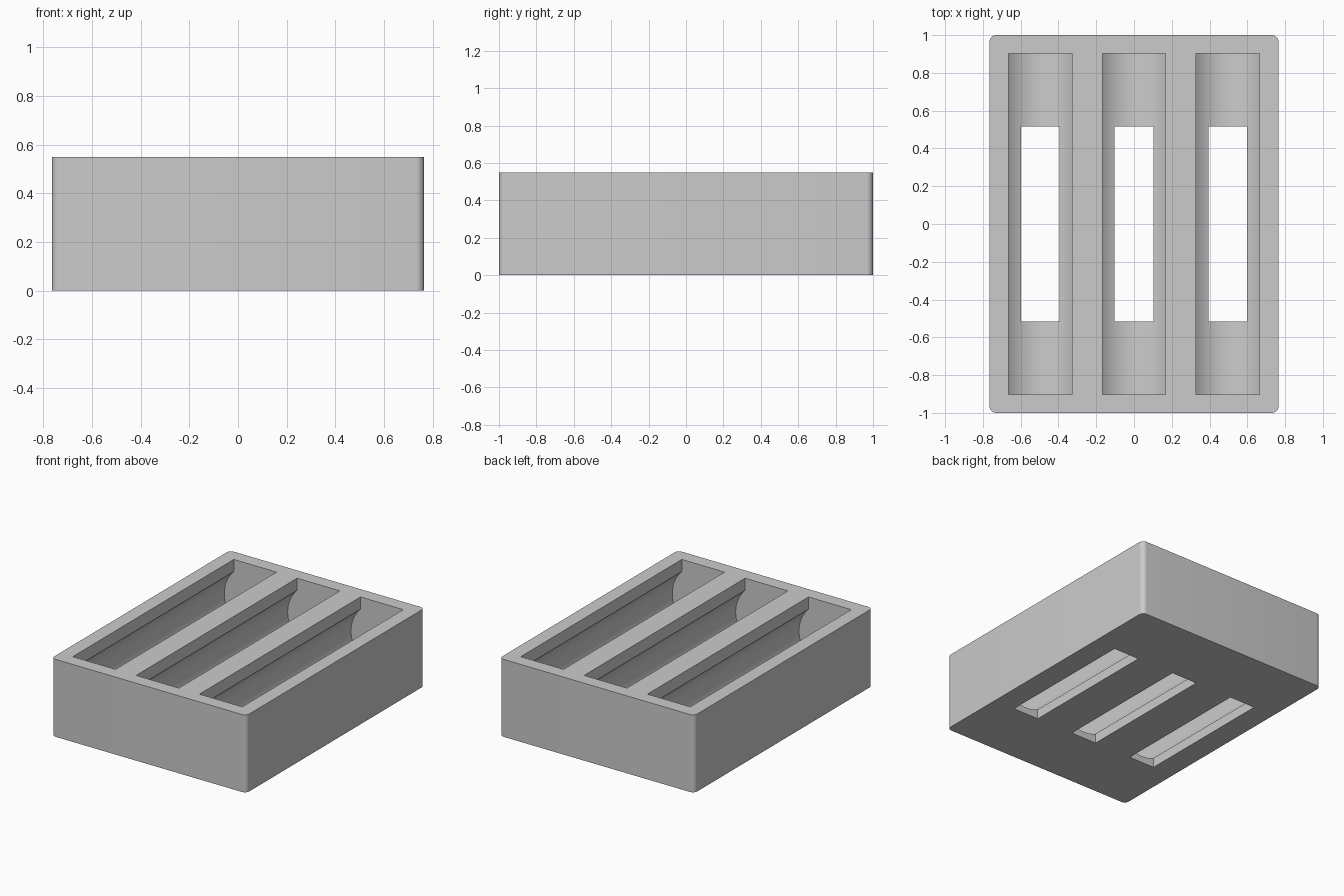
import bpy, bmesh, math
from mathutils import Vector

cube = bpy.data.objects.get("Cube")
if cube:
    bpy.data.objects.remove(cube, do_unlink=True)

WIDTH, LENGTH, HEIGHT = 1.53, 2.0, 0.55
CORNER = 0.035
PITCH = 0.4975                   # spacing of the channels
RADIUS, AXIS_Z = 0.242, 0.289    # round bore of each channel
MOUTH = 0.168                    # half width of the top opening
CHANNEL_END = 0.903
SLIT_HALF, SLIT_END = 0.102, 0.515

grey = bpy.data.materials.new("plain_grey")
grey.use_nodes = True
grey.diffuse_color = (0.6, 0.6, 0.6, 1)
grey.node_tree.nodes["Principled BSDF"].inputs["Base Color"].default_value = grey.diffuse_color


def prism(name, outline, direction):
    """Solid made by sweeping a flat outline along a direction."""
    bm = bmesh.new()
    face = bm.faces.new([bm.verts.new(p) for p in outline])
    swept = bmesh.ops.extrude_face_region(bm, geom=[face])["geom"]
    moved = [g for g in swept if isinstance(g, bmesh.types.BMVert)]
    bmesh.ops.translate(bm, verts=moved, vec=Vector(direction))
    bmesh.ops.recalc_face_normals(bm, faces=bm.faces)
    mesh = bpy.data.meshes.new(name)
    bm.to_mesh(mesh)
    bm.free()
    mesh.materials.append(grey)
    obj = bpy.data.objects.new(name, mesh)
    bpy.context.collection.objects.link(obj)
    return obj


def cut(target, cutter):
    """Subtract the cutter for good and remove it."""
    cutter.hide_render = True
    mod = target.modifiers.new("cut", "BOOLEAN")
    mod.operation, mod.solver, mod.object = "DIFFERENCE", "EXACT", cutter
    bpy.context.view_layer.objects.active = target
    bpy.ops.object.modifier_apply(modifier=mod.name)
    bpy.data.objects.remove(cutter, do_unlink=True)


# Block with rounded upright corners
outline = []
for quarter, (sx, sy) in enumerate([(1, 1), (-1, 1), (-1, -1), (1, -1)]):
    for step in range(9):
        a = math.radians(90 * (quarter + step / 8))
        outline.append((sx * (WIDTH / 2 - CORNER) + CORNER * math.cos(a),
                        sy * (LENGTH / 2 - CORNER) + CORNER * math.sin(a), 0))
block = prism("holder_block", outline, (0, 0, HEIGHT))

# Three keyhole channels, each with a slit through the floor
lip = math.acos(MOUTH / RADIUS)
STEPS = 64
for i in (-1, 0, 1):
    cx = i * PITCH
    keyhole = [(cx + MOUTH, -CHANNEL_END, HEIGHT + 0.1),
               (cx - MOUTH, -CHANNEL_END, HEIGHT + 0.1)]
    for step in range(STEPS + 1):
        a = math.pi - lip + (math.pi + 2 * lip) * step / STEPS
        keyhole.append((cx + RADIUS * math.cos(a), -CHANNEL_END,
                        AXIS_Z + RADIUS * math.sin(a)))
    cut(block, prism("channel_cutter", keyhole, (0, 2 * CHANNEL_END, 0)))

    slit = [(cx + sx * SLIT_HALF, sy * SLIT_END, -0.1)
            for sx, sy in [(1, 1), (-1, 1), (-1, -1), (1, -1)]]
    cut(block, prism("slit_cutter", slit, (0, 0, 0.1 + AXIS_Z)))

# Smooth bores and corners, crisp edges elsewhere
bpy.ops.object.select_all(action="DESELECT")
block.select_set(True)
bpy.context.view_layer.objects.active = block
bpy.ops.object.shade_smooth_by_angle(angle=math.radians(30))
